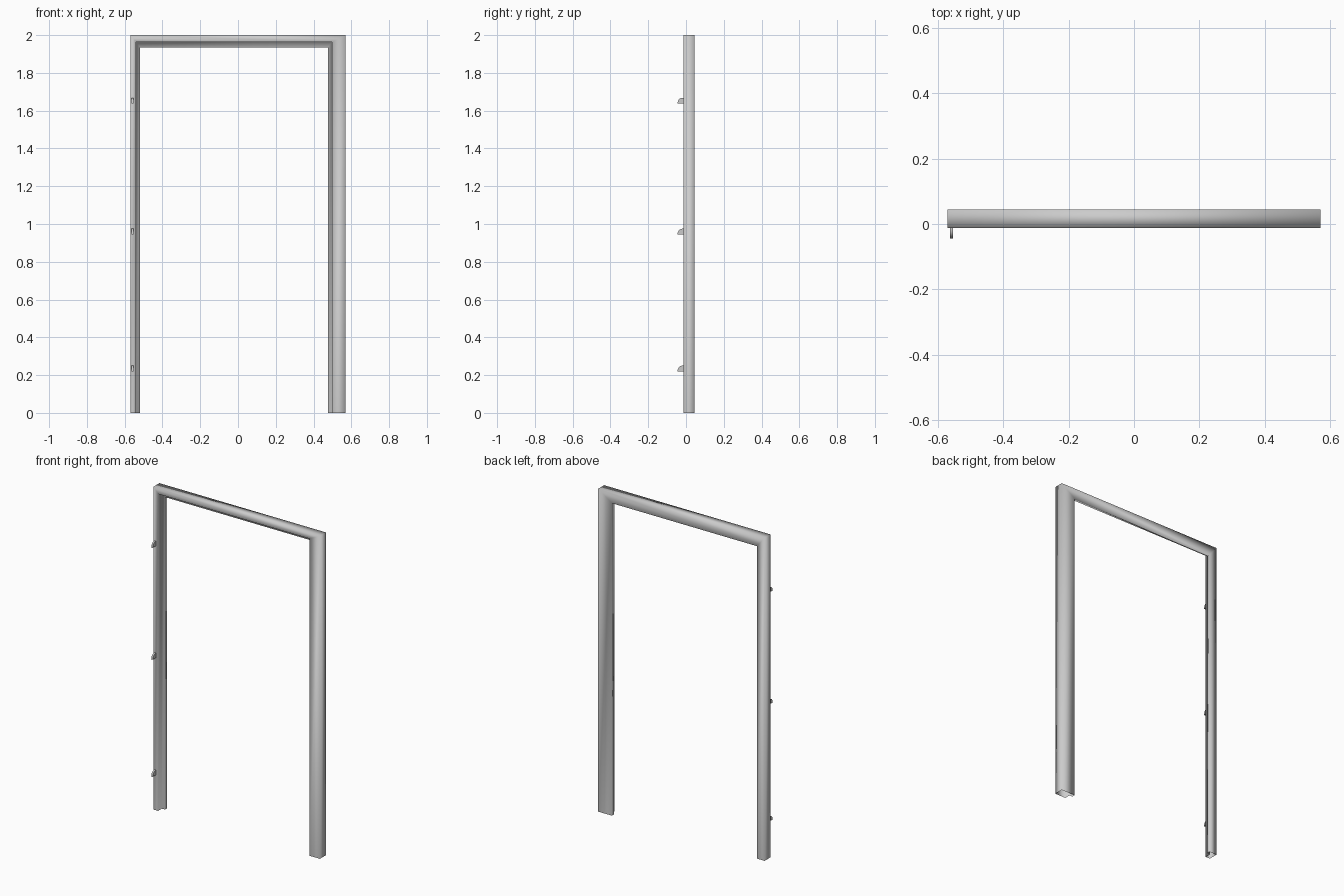
import bpy, bmesh, math

if "Cube" in bpy.data.objects:
    bpy.data.objects.remove(bpy.data.objects["Cube"])

Y_FRONT, Y_STOP, Y_BACK = -0.012, 0.025, 0.045
HALF_W, TOP = 0.57, 2.0


def finish(bm, name):
    bmesh.ops.recalc_face_normals(bm, faces=bm.faces)
    me = bpy.data.meshes.new(name)
    bm.to_mesh(me)
    bm.free()
    ob = bpy.data.objects.new(name, me)
    bpy.context.collection.objects.link(ob)
    return ob


def profile(face, full):
    """Rebated section: (distance in from the outer edge, y)."""
    return [(0, Y_BACK), (0, Y_FRONT), (face, Y_FRONT),
            (face, Y_STOP), (full, Y_STOP), (full, Y_BACK)]


# Door frame: one rebated section swept up, across and down with mitred corners
left = profile(0.031, 0.052)
head = profile(0.037, 0.065)
right = profile(0.073, 0.094)
bm = bmesh.new()
rings = [[], [], [], []]
for (l, y), (h, _), (r, _) in zip(left, head, right):
    points = [(-HALF_W + l, 0), (-HALF_W + l, TOP - h),
              (HALF_W - r, TOP - h), (HALF_W - r, 0)]
    for ring, (x, z) in zip(rings, points):
        ring.append(bm.verts.new((x, y, z)))
for a, b in zip(rings, rings[1:]):
    for i in range(6):
        j = (i + 1) % 6
        bm.faces.new((a[i], a[j], b[j], b[i]))
frame = finish(bm, "door_frame")
for p in frame.data.polygons:
    p.use_smooth = True


# Hinge lugs: thin plates with a flat bottom and rounded nose
def hinge_lug(name, z0, x=-0.558, thick=0.01):
    y0, length, height = -0.02, 0.025, 0.03
    outline = [(Y_FRONT + 0.002, 0), (Y_FRONT + 0.002, height)]
    outline += [(y0 - length * math.sin(t), height * math.cos(t))
                for t in [i * math.pi / 12 for i in range(7)]]
    bm = bmesh.new()
    f = bm.faces.new([bm.verts.new((x - thick / 2, y, z0 + z)) for y, z in outline])
    ext = bmesh.ops.extrude_face_region(bm, geom=[f], use_keep_orig=True)
    moved = [v for v in ext["geom"] if isinstance(v, bmesh.types.BMVert)]
    bmesh.ops.translate(bm, verts=moved, vec=(thick, 0, 0))
    return finish(bm, name)


for name, z in (("lower", 0.22), ("middle", 0.945), ("upper", 1.638)):
    ob = hinge_lug(name + "_hinge_lug", z)
    bpy.ops.object.select_all(action='DESELECT')
    ob.select_set(True)
    bpy.context.view_layer.objects.active = ob
    bpy.ops.object.shade_smooth_by_angle(angle=math.radians(40))
